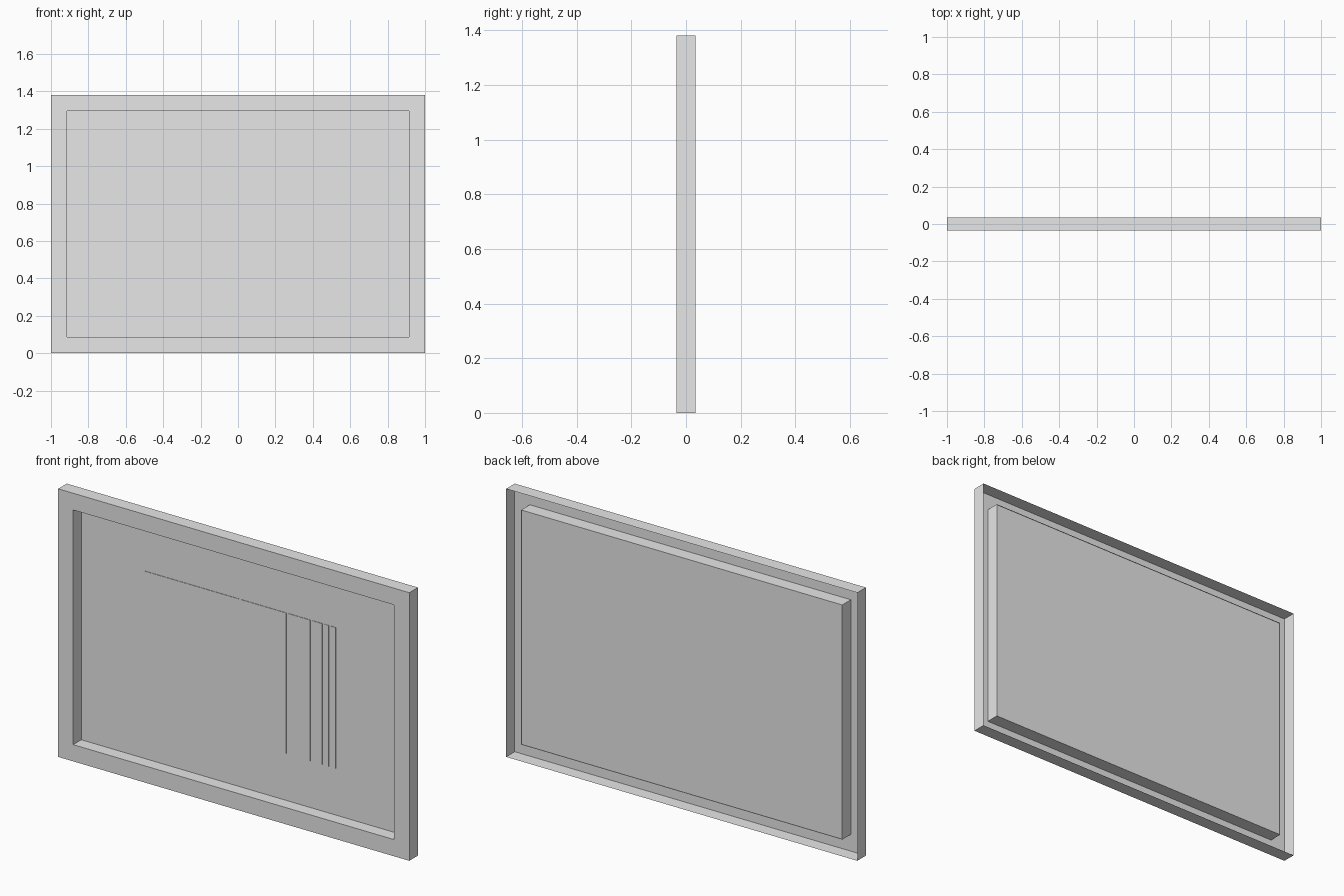
import bpy
import bmesh

# Remove the default cube
cube = bpy.data.objects.get("Cube")
if cube:
    bpy.data.objects.remove(cube, do_unlink=True)

HEIGHT = 1.38
BORDER = 0.086
FRONT, BACK = -0.035, 0.035
PANEL_Y = 0.031

# Single colour
grey = bpy.data.materials.new("plain_grey")
grey.use_nodes = True
grey.diffuse_color = (0.8, 0.8, 0.8, 1)
grey.node_tree.nodes["Principled BSDF"].inputs["Base Color"].default_value = (0.8, 0.8, 0.8, 1)


def finish(name, bm):
    mesh = bpy.data.meshes.new(name)
    bm.to_mesh(mesh)
    bm.free()
    mesh.materials.append(grey)
    obj = bpy.data.objects.new(name, mesh)
    bpy.context.collection.objects.link(obj)
    return obj


def rectangle(bm, x0, x1, z0, z1, y):
    corners = ((x0, z0), (x1, z0), (x1, z1), (x0, z1))
    return [bm.verts.new((x, y, z)) for x, z in corners]


def inset_rectangle(bm, inset, y):
    return rectangle(bm, inset - 1, 1 - inset, inset, HEIGHT - inset, y)


# Frame: a hollow moulding, open at the back
bm = bmesh.new()
profile = [(0, BACK), (0, FRONT), (BORDER, FRONT), (BORDER, BACK)]
rings = [inset_rectangle(bm, inset, y) for inset, y in profile]
for a, b in zip(rings, rings[1:]):
    for i in range(4):
        j = (i + 1) % 4
        bm.faces.new((a[i], a[j], b[j], b[i]))
finish("frame", bm)

# Panel closing the opening near the back
bm = bmesh.new()
bm.faces.new(inset_rectangle(bm, BORDER, PANEL_Y))
finish("panel", bm)

# Row of upright plates, narrowing to the right
x = -0.55
for n, width in enumerate((0.535, 0.257, 0.125, 0.057, 0.025, 0.028)):
    bm = bmesh.new()
    plate = bm.faces.new(rectangle(bm, x, x + width, 0.327, 1.052, PANEL_Y - 0.003))
    side = bmesh.ops.extrude_face_region(bm, geom=[plate])
    for v in side["geom"]:
        if isinstance(v, bmesh.types.BMVert):
            v.co.y = PANEL_Y - 0.0005
    bmesh.ops.recalc_face_normals(bm, faces=bm.faces)
    finish(f"plate_{n + 1}", bm)
    x += width + 0.012
